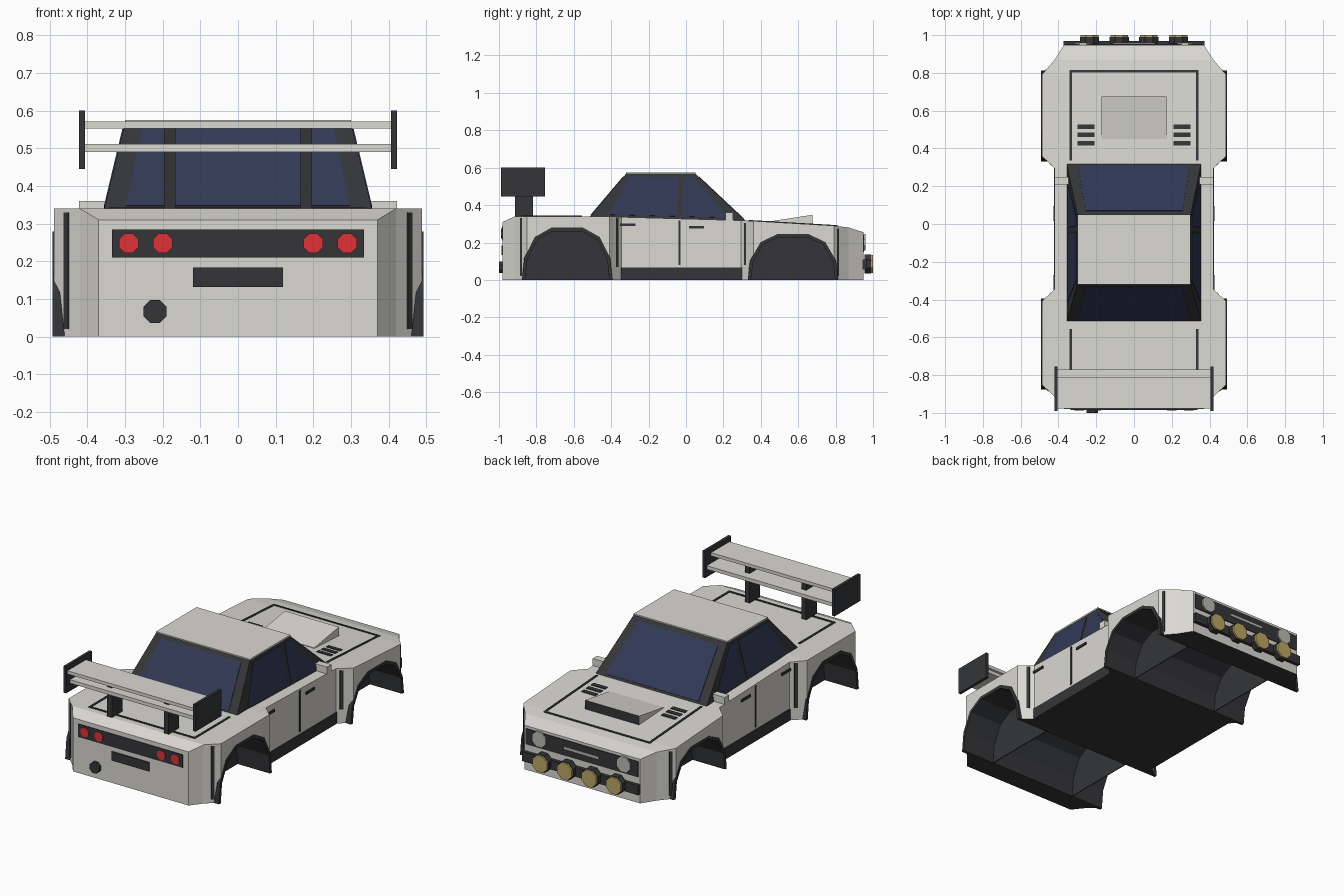
import bpy, bmesh, math
from mathutils import Vector

if "Cube" in bpy.data.objects:
    bpy.data.objects.remove(bpy.data.objects["Cube"])


def material(name, rgb):
    m = bpy.data.materials.new(name)
    m.diffuse_color = (*rgb, 1)
    m.use_nodes = True
    m.node_tree.nodes["Principled BSDF"].inputs["Base Color"].default_value = m.diffuse_color
    return m


PAINT = material("off_white", (0.70, 0.69, 0.65))
DARK = material("dark_trim", (0.035, 0.036, 0.04))
GLASS = material("blue_glass", (0.03, 0.04, 0.09))
RED = material("red_lens", (0.75, 0.03, 0.04))
AMBER = material("amber_lens", (0.5, 0.38, 0.13))
LENS = material("clear_lens", (0.5, 0.5, 0.46))


def mesh(name, verts, faces, mats):
    me = bpy.data.meshes.new(name)
    bm = bmesh.new()
    vs = [bm.verts.new(v) for v in verts]
    for f in faces:
        bm.faces.new([vs[i] for i in f])
    bmesh.ops.recalc_face_normals(bm, faces=bm.faces)
    bm.to_mesh(me)
    bm.free()
    for m in mats:
        me.materials.append(m)
    ob = bpy.data.objects.new(name, me)
    bpy.context.collection.objects.link(ob)
    return ob


def loft(name, rings, mats, caps=True):
    """Skin a list of equal-length closed rings."""
    n = len(rings[0])
    faces = [(k * n + i, k * n + (i + 1) % n, (k + 1) * n + (i + 1) % n, (k + 1) * n + i)
             for k in range(len(rings) - 1) for i in range(n)]
    if caps:
        faces += [tuple(range(n)), tuple(range((len(rings) - 1) * n, len(rings) * n))]
    return mesh(name, [v for r in rings for v in r], faces, mats)


def box(name, x, y, z, mat):
    return loft(name, [[(x[0], y[0], h), (x[1], y[0], h), (x[1], y[1], h), (x[0], y[1], h)]
                       for h in z], [mat])


def lamp(name, x, z, r, y0, y1, mat, n=8):
    ring = [(x + r * math.cos(a), z + r * math.sin(a))
            for a in [(i + 0.5) * math.tau / n for i in range(n)]]
    return loft(name, [[(px, y, pz) for px, pz in ring] for y in (y0, y1)], [mat])


# Body stations along the length: y, half width, deck height
ST = [(-.98, .37, .31), (-.915, .42, .34), (-.85, .488, .34), (-.41, .488, .34),
      (-.345, .42, .336), (.295, .42, .318), (.36, .488, .315), (.79, .488, .29),
      (.87, .42, .28), (.948, .37, .255)]


def at(y, k):
    for a, b in zip(ST, ST[1:]):
        if a[0] <= y <= b[0]:
            return a[k] + (b[k] - a[k]) * (y - a[0]) / (b[0] - a[0])


body = loft("body_shell", [[(-w, y, 0), (w, y, 0), (w, y, h), (-w, y, h)] for y, w, h in ST],
            [PAINT, DARK])

# Wheel arches: tunnel cut, inner walls and dark lips
ARCH = [(-1, 0), (-.95, .42), (-.72, .82), (-.35, 1), (.35, 1), (.72, .82), (.95, .42), (1, 0)]


def arch(cy, h, s=1.0):
    return [(cy + .225 * a * s, h * b * s) for a, b in ARCH]


for label, cy, h in (("rear", -.635, .26), ("front", .572, .228)):
    prof = arch(cy, h)
    prof_cut = [(prof[0][0], -.1)] + prof + [(prof[-1][0], -.1)]
    cut = loft("arch_cutter", [[(x, y, z) for y, z in prof_cut] for x in (-.7, .7)],
               [PAINT, DARK])
    for p in cut.data.polygons:
        p.material_index = 1
    mod = body.modifiers.new("arch", 'BOOLEAN')
    mod.operation, mod.solver, mod.object = 'DIFFERENCE', 'EXACT', cut
    bpy.context.view_layer.objects.active = body
    bpy.ops.object.modifier_apply(modifier=mod.name)
    bpy.data.objects.remove(cut)
    outer = arch(cy, h, 1.075)
    for s, side in ((-1, "left"), (1, "right")):
        loft(f"{label}_{side}_wheel_well_wall",
             [[(s * x, y, z) for y, z in prof] for x in (.28, .285)], [DARK])
        quads = [[(s * x, *p) for x, p in ((.455, i), (.492, i), (.492, o), (.455, o))]
                 for i, o in zip(prof, outer)]
        loft(f"{label}_{side}_arch_lip", quads, [DARK])
for p in body.data.polygons:
    if p.normal.z < -.9:
        p.material_index = 1

# Cabin: dark frame with glass panels and a painted roof
base = [(-.357, -.52, .332), (.357, -.52, .332), (.357, .325, .31), (-.357, .325, .31)]
roof = [(-.30, -.32, .568), (.30, -.32, .568), (.30, .05, .568), (-.30, .05, .568)]
loft("cabin_frame", [base, roof], [DARK])
box("roof_panel", (-.30, .30), (-.32, .05), (.566, .575), PAINT)


def pane(name, i, j, uvs):
    b0, b1, r0, r1 = map(Vector, (base[i], base[j], roof[i], roof[j]))
    n = (b1 - b0).cross(r0 - b0).normalized()
    n *= 1 if n.dot((b0 + b1) / 2 - Vector((0, -.1, .4))) > 0 else -1
    pts = [b0.lerp(b1, u).lerp(r0.lerp(r1, u), v) for u, v in uvs]
    loft(name, [[p + n * d for p in pts] for d in (-.004, .003)], [GLASS])


full = [(.08, .06), (.92, .06), (.92, .93), (.08, .93)]
pane("rear_window", 0, 1, full)
pane("windshield", 2, 3, full)
for i, j, side in ((0, 3, "left"), (1, 2, "right")):
    pane(f"{side}_rear_window", i, j, [(.11, .08), (.56, .08), (.73, .93), (.09, .93)])
    pane(f"{side}_front_window", i, j, [(.60, .08), (.91, .08), (.92, .93), (.80, .93)])


# Deck details: panel seams and bonnet vents following the deck slope
def deck_strip(name, x, y, mat=DARK, h=.004):
    rings = [[(x[0], yy, at(yy, 2) - .01), (x[1], yy, at(yy, 2) - .01),
              (x[1], yy, at(yy, 2) + h), (x[0], yy, at(yy, 2) + h)] for yy in y]
    return loft(name, rings, [mat])


for s, side in ((-1, "left"), (1, "right")):
    xs = (s * .329, s * .341)
    deck_strip(f"bonnet_{side}_seam", xs, (.335, .36, .79, .815))
    deck_strip(f"boot_{side}_seam", xs, (-.87, -.555))
    for k in range(3):
        y = .428 + .044 * k
        deck_strip(f"bonnet_{side}_vent_{k}", (s * .21, s * .30), (y - .012, y + .012))
deck_strip("bonnet_front_seam", (-.341, .341), (.803, .815))
deck_strip("boot_rear_seam", (-.341, .341), (-.88, -.868))

# Bonnet scoop: wedge with a dark mouth
scoop = loft("bonnet_scoop", [[(x, .45, .30), (x, .45, .313), (x, .675, .348), (x, .675, .29)]
                              for x in (-.173, .173)], [PAINT, DARK])
for p in scoop.data.polygons:
    if p.normal.y > .9:
        p.material_index = 1

# Body sides: seams, handles, sills and mirrors
for s, side in ((-1, "left"), (1, "right")):
    for k, (y, z0, z1) in enumerate(((-.882, .02, .33), (-.368, .07, .33), (-.035, .08, .318),
                                     (.315, .08, .305), (.812, .02, .275))):
        w0, w1 = at(y - .006, 1), at(y + .006, 1)
        loft(f"{side}_seam_{k}", [[(s * (w0 - .01), y - .006, z), (s * (w0 + .003), y - .006, z),
                                   (s * (w1 + .003), y + .006, z), (s * (w1 - .01), y + .006, z)]
                                  for z in (z0, z1)], [DARK])
    for k, (y, z) in enumerate(((-.31, .295), (.055, .283))):
        box(f"{side}_door_handle_{k}", (s * .41, s * .427), (y - .04, y + .04),
            (z - .008, z + .006), DARK)
    box(f"{side}_sill", (s * .40, s * .424), (-.35, .30), (.0, .066), DARK)
    box(f"{side}_mirror", (s * .345, s * .422), (.21, .25), (.318, .36), PAINT)

# Rear face: lamp panel, lamps, plate and exhaust
box("tail_panel", (-.335, .335), (-.984, -.97), (.21, .285), DARK)
for k, x in enumerate((-.29, -.20, .20, .29)):
    lamp(f"tail_lamp_{k}", x, .248, .028, -.988, -.97, RED)
box("rear_plate", (-.12, .12), (-.986, -.97), (.132, .184), DARK)
lamp("exhaust_pipe", -.22, .067, .033, -1.0, -.95, DARK)

# Front face: grille, headlamps, lamp bar and spot lamps
box("grille_panel", (-.36, .36), (.93, .953), (.15, .24), DARK)
box("grille_bar", (-.11, .11), (.94, .957), (.19, .203), LENS)
box("lamp_bar", (-.372, .372), (.93, .968), (.055, .11), DARK)
for s, side in ((-1, "left"), (1, "right")):
    lamp(f"{side}_headlamp", s * .27, .202, .047, .94, .96, LENS)
for k in range(4):
    x = -.2355 + .157 * k
    lamp(f"spot_lamp_body_{k}", x, .085, .055, .955, .99, DARK)
    lamp(f"spot_lamp_lens_{k}", x, .085, .051, .985, 1.0, AMBER)

# Rear wing: two planes, end plates and posts
box("wing_upper_plane", (-.41, .41), (-.978, -.81), (.552, .571), PAINT)
box("wing_lower_plane", (-.41, .41), (-.955, -.77), (.49, .511), PAINT)
for s, side in ((-1, "left"), (1, "right")):
    box(f"{side}_wing_end_plate", (s * .406, s * .422), (-.99, -.755), (.445, .60), DARK)
    box(f"{side}_wing_post", (s * .166, s * .196), (-.915, -.818), (.33, .555), DARK)
